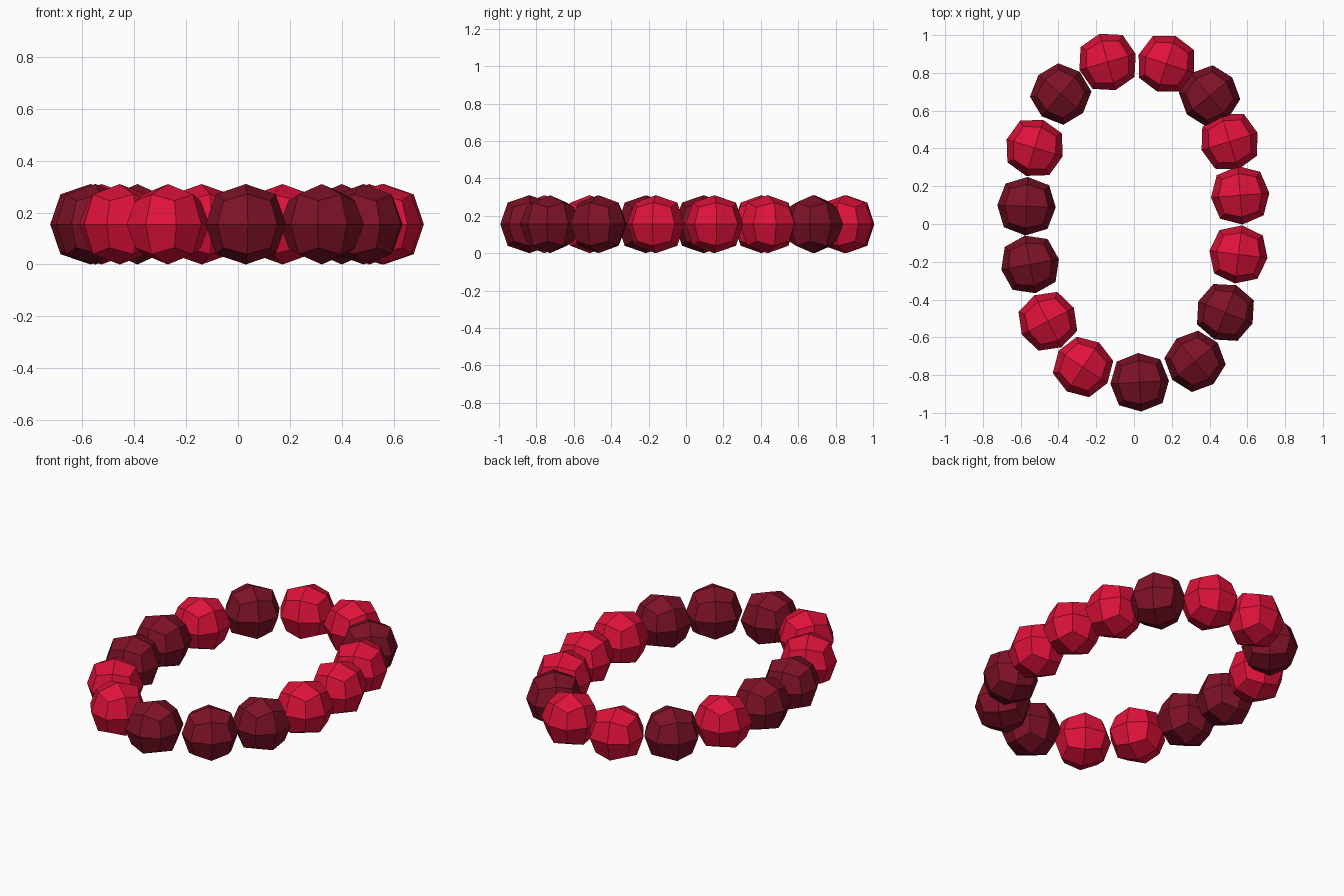
import bpy, bmesh, math
from mathutils import Vector

if "Cube" in bpy.data.objects:
    bpy.data.objects.remove(bpy.data.objects["Cube"])

R = 0.155  # bead radius along its axes


def material(name, color):
    m = bpy.data.materials.new(name)
    m.diffuse_color = color
    m.use_nodes = True
    m.node_tree.nodes["Principled BSDF"].inputs["Base Color"].default_value = m.diffuse_color
    return m


# Faceted bead: a cube rounded into 24 flat quads
def bead_mesh(name, mat):
    bm = bmesh.new()
    bmesh.ops.create_cube(bm, size=2)
    bmesh.ops.subdivide_edges(bm, edges=bm.edges[:], cuts=1, use_grid_fill=True)
    ratio = {1: 1.0, 2: 0.745, 3: 0.585}  # face centre, edge middle, corner
    for v in bm.verts:
        v.co *= R * ratio[sum(abs(c) > 0.5 for c in v.co)]
    me = bpy.data.meshes.new(name)
    bm.to_mesh(me)
    bm.free()
    me.materials.append(mat)
    return me


bright = bead_mesh("bright_bead", material("bright_red", (0.74, 0.006, 0.042, 1)))
dark = bead_mesh("dark_bead", material("dark_red", (0.21, 0.006, 0.02, 1)))

# Bead centres clockwise around the bracelet, with bright (B) or dark (D) colour
beads = [(-0.14, 0.858, "B"), (0.172, 0.848, "B"), (0.40, 0.678, "D"),
         (0.506, 0.437, "B"), (0.562, 0.152, "B"), (0.553, -0.161, "B"),
         (0.484, -0.468, "D"), (0.323, -0.727, "D"), (0.03, -0.838, "D"),
         (-0.27, -0.757, "B"), (-0.456, -0.515, "B"), (-0.55, -0.214, "D"),
         (-0.569, 0.094, "D"), (-0.526, 0.403, "B"), (-0.388, 0.688, "D")]

# String the beads, each one turned along the line between its neighbours
for i, (x, y, c) in enumerate(beads):
    a, b = beads[i - 1], beads[(i + 1) % len(beads)]
    ob = bpy.data.objects.new(f"bead_{i + 1:02d}", bright if c == "B" else dark)
    ob.location = (x, y, R)
    ob.rotation_euler.z = math.atan2(b[1] - a[1], b[0] - a[0])
    bpy.context.collection.objects.link(ob)
